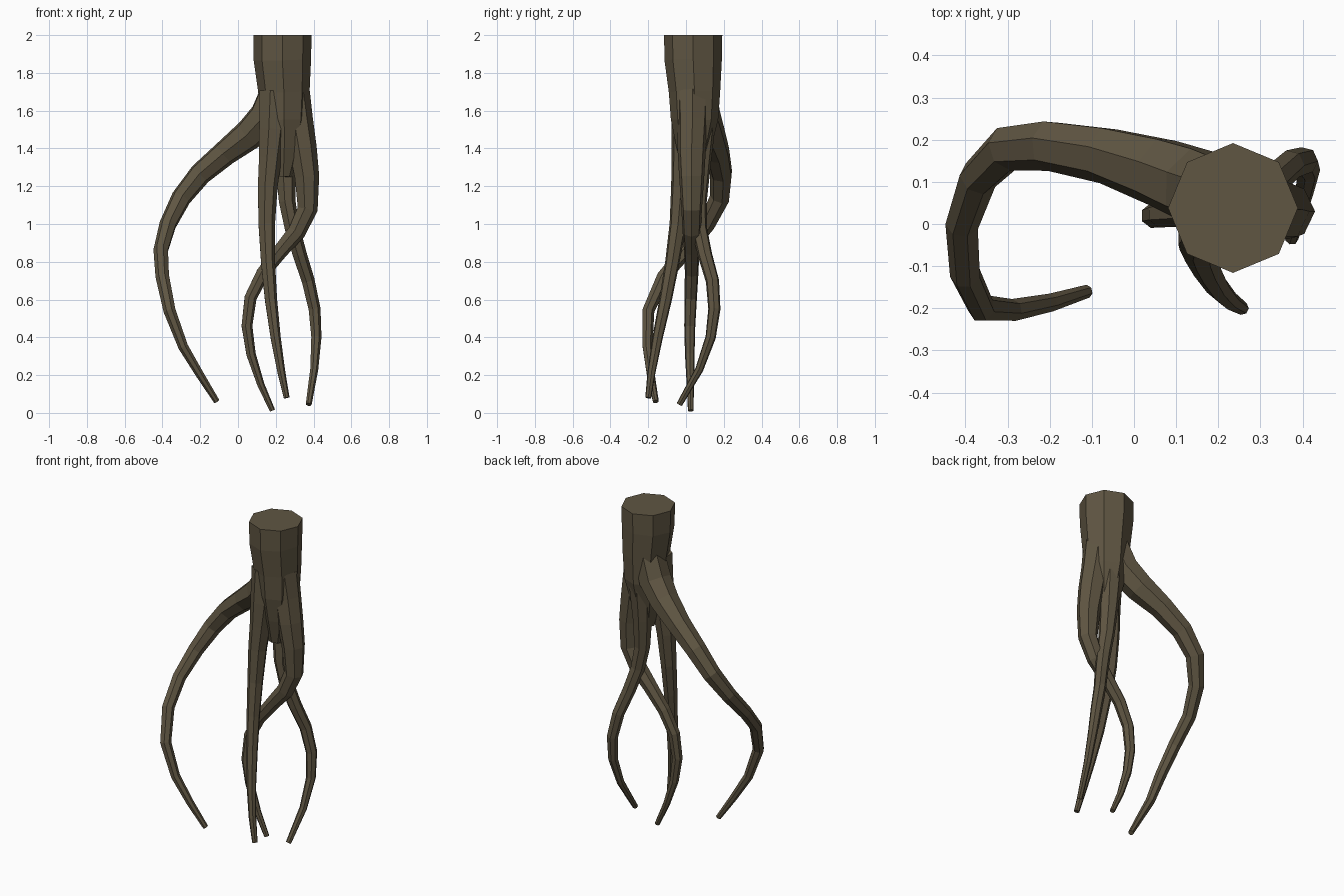
import bpy, bmesh, math
from mathutils import Vector

bark = bpy.data.materials.new("bark")
bark.diffuse_color = (0.115, 0.092, 0.055, 1)


def tube(name, rings, sides):
    """Sweep a tapering polygon along (x, y, z, radius) points, heading down."""
    pts = [Vector(r[:3]) for r in rings]
    bm = bmesh.new()
    loops = []
    side = Vector((1, 0, 0))
    for i, p in enumerate(pts):
        a, b = pts[max(i - 1, 0)], pts[min(i + 1, len(pts) - 1)]
        t = (b - a).normalized()
        side = (side - t * side.dot(t)).normalized()
        up = t.cross(side)
        loops.append([bm.verts.new(p + rings[i][3] * (
            side * math.cos(k * math.tau / sides) + up * math.sin(k * math.tau / sides)))
            for k in range(sides)])
    for lo, hi in zip(loops, loops[1:]):
        for k in range(sides):
            j = (k + 1) % sides
            bm.faces.new((lo[k], lo[j], hi[j], hi[k]))
    bm.faces.new(loops[0])
    bm.faces.new(loops[-1])
    bmesh.ops.recalc_face_normals(bm, faces=bm.faces)
    me = bpy.data.meshes.new(name)
    bm.to_mesh(me)
    bm.free()
    me.materials.append(bark)
    bpy.context.collection.objects.link(bpy.data.objects.new(name, me))


# Octagonal trunk stump, narrowing into the fork
tube("trunk", [(.235, .038, 2, .154), (.235, .038, 1.87, .152), (.243, .045, 1.7, .136),
               (.245, .045, 1.55, .125), (.245, .04, 1.4, .09), (.24, .035, 1.25, .045)], 8)

# Long root sweeping out to the left, then forward
tube("left_root", [(.21, .07, 1.72, .09), (.15, .09, 1.57, .095), (.06, .125, 1.475, .085),
                   (-.07, .165, 1.375, .069), (-.2, .187, 1.265, .061), (-.3, .18, 1.14, .054),
                   (-.37, .11, 1.0, .046), (-.408, 0, .86, .04), (-.4, -.12, .72, .037),
                   (-.362, -.2, .54, .033), (-.29, -.205, .35, .027), (-.2, -.187, .2, .022),
                   (-.112, -.16, .06, .016)], 7)

# Front root hanging nearly straight
tube("front_root", [(.19, .01, 1.7, .085), (.18, -.005, 1.5, .075), (.168, -.015, 1.35, .063),
                    (.155, -.025, 1.2, .055), (.15, -.042, 1.0, .046), (.157, -.072, .8, .039),
                    (.173, -.108, .6, .034), (.198, -.15, .4, .028), (.228, -.182, .22, .022),
                    (.257, -.2, .08, .016)], 7)

# Right root bowing out, then crossing to the left
tube("right_root", [(.29, .035, 1.7, .09), (.315, .035, 1.55, .082), (.34, .03, 1.4, .077),
                    (.362, .03, 1.25, .068), (.366, .03, 1.08, .056), (.31, .03, .96, .05),
                    (.225, .03, .86, .042), (.13, .03, .74, .037), (.065, .025, .61, .034),
                    (.046, .02, .46, .03), (.068, .02, .31, .026), (.12, .023, .15, .02),
                    (.182, .025, .012, .015)], 7)

# Back root curling behind to the right
tube("back_root", [(.255, .085, 1.7, .08), (.25, .085, 1.5, .07), (.25, .075, 1.3, .056),
                   (.258, .065, 1.12, .046), (.285, .07, .98, .042), (.325, .1, .84, .039),
                   (.37, .14, .7, .036), (.404, .15, .55, .033), (.414, .13, .4, .028),
                   (.403, .07, .23, .022), (.374, -.035, .045, .016)], 7)
